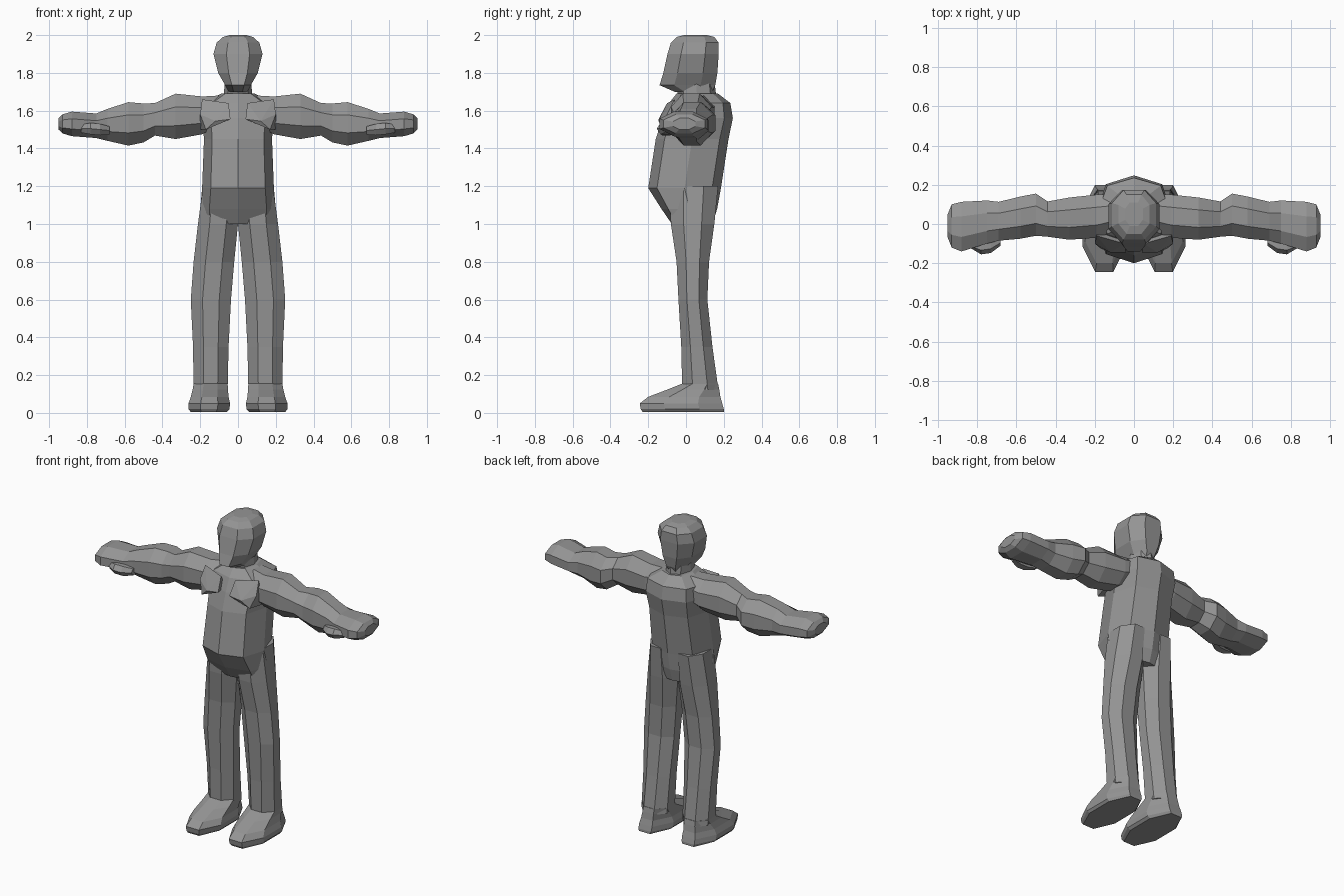
import bpy, bmesh, math
from mathutils import Vector

GREY = bpy.data.materials.new("plain grey")
GREY.diffuse_color = (0.3, 0.3, 0.3, 1)


def finish(name, bm, mirror=False):
    bmesh.ops.recalc_face_normals(bm, faces=bm.faces)
    me = bpy.data.meshes.new(name)
    bm.to_mesh(me)
    bm.free()
    me.materials.append(GREY)
    ob = bpy.data.objects.new(name, me)
    bpy.context.collection.objects.link(ob)
    if mirror:
        ob.modifiers.new("mirror", 'MIRROR')
    return ob


def loft(name, rings, axis='Z', n=8, turn=0.0, power=1.0, mirror=False):
    """Skin rings of (position, a_min, a_max, b_min, b_max) along an axis."""
    bm = bmesh.new()
    loops = []
    for p, a0, a1, b0, b1 in rings:
        loop = []
        for i in range(n):
            t = 2 * math.pi * (i + turn) / n
            c, s = math.cos(t), math.sin(t)
            c = math.copysign(abs(c) ** power, c)
            s = math.copysign(abs(s) ** power, s)
            if turn:
                c, s = c / math.cos(math.pi / n) ** power, s / math.cos(math.pi / n) ** power
            a = (a0 + a1) / 2 + c * (a1 - a0) / 2
            b = (b0 + b1) / 2 + s * (b1 - b0) / 2
            loop.append(bm.verts.new((a, b, p) if axis == 'Z' else (p, a, b)))
        loops.append(loop)
    for lo, hi in zip(loops, loops[1:]):
        for i in range(n):
            j = (i + 1) % n
            bm.faces.new((lo[i], lo[j], hi[j], hi[i]))
    bm.faces.new(loops[0])
    bm.faces.new(loops[-1])
    return finish(name, bm, mirror)


def hull(name, points, mirror=True):
    bm = bmesh.new()
    for p in points:
        bm.verts.new(p)
    bmesh.ops.convex_hull(bm, input=bm.verts)
    return finish(name, bm, mirror)


def sym(z, w, y0, y1):
    return (z, -w, w, y0, y1)


# torso with a pointed belly and a rounded upper back
loft("torso", [sym(1.0, .2, -.075, .14), sym(1.08, .2, -.13, .165), sym(1.19, .19, -.20, .185),
               sym(1.45, .18, -.16, .225), sym(1.56, .19, -.125, .248), sym(1.64, .18, -.09, .235),
               sym(1.69, .09, -.05, .17)], power=.8)

# neck and head
loft("neck", [sym(1.63, .11, -.06, .19), sym(1.68, .075, -.045, .16), sym(1.76, .07, -.04, .15)])
loft("head", [sym(1.70, .05, -.06, .14), sym(1.735, .068, -.14, .155), sym(1.80, .105, -.12, .166),
              sym(1.90, .13, -.098, .173), sym(1.96, .113, -.08, .173), sym(1.99, .08, -.05, .15),
              sym(2.0, .045, -.01, .11)], turn=.5, power=.85)

# legs
loft("leg", [(.12, .055, .235, -.02, .172), (.35, .05, .238, -.025, .14), (.6, .037, .25, -.04, .113),
             (.8, .02, .235, -.05, .122), (1.0, 0, .212, -.08, .15), (1.2, .01, .185, -.09, .17)],
     turn=.5, mirror=True)

# feet
loft("foot", [(.005, .06, .25, -.23, .2), (.02, .045, .262, -.24, .2), (.05, .042, .262, -.245, .192),
              (.085, .05, .25, -.20, .182), (.125, .053, .24, -.095, .176), (.155, .055, .235, -.02, .17)],
     turn=.5, mirror=True)

# arms, forearms and mitten hands
loft("arm", [(.10, -.04, .15, 1.52, 1.68), (.19, -.07, .15, 1.475, 1.675), (.33, -.08, .135, 1.45, 1.69),
             (.44, -.065, .115, 1.468, 1.64), (.50, -.06, .155, 1.432, 1.638), (.58, -.075, .14, 1.415, 1.645),
             (.69, -.085, .113, 1.44, 1.61), (.75, -.10, .12, 1.455, 1.585), (.88, -.14, .113, 1.465, 1.595),
             (.93, -.12, .10, 1.48, 1.58), (.95, -.07, .05, 1.50, 1.56)],
     axis='X', turn=.5, mirror=True)

# thumbs
loft("thumb", [(.68, -.11, -.05, 1.47, 1.52), (.73, -.148, -.06, 1.465, 1.535),
               (.78, -.155, -.07, 1.47, 1.54), (.83, -.125, -.08, 1.48, 1.53)],
     axis='X', n=6, mirror=True)

# chest muscles overhanging the ribs
hull("chest_muscle", [(.04, -.145, 1.555), (.17, -.125, 1.5), (.12, -.145, 1.545), (.05, -.1, 1.64),
                      (.19, -.06, 1.66), (.2, -.03, 1.5), (.05, -.05, 1.56), (.2, -.1, 1.58)])
